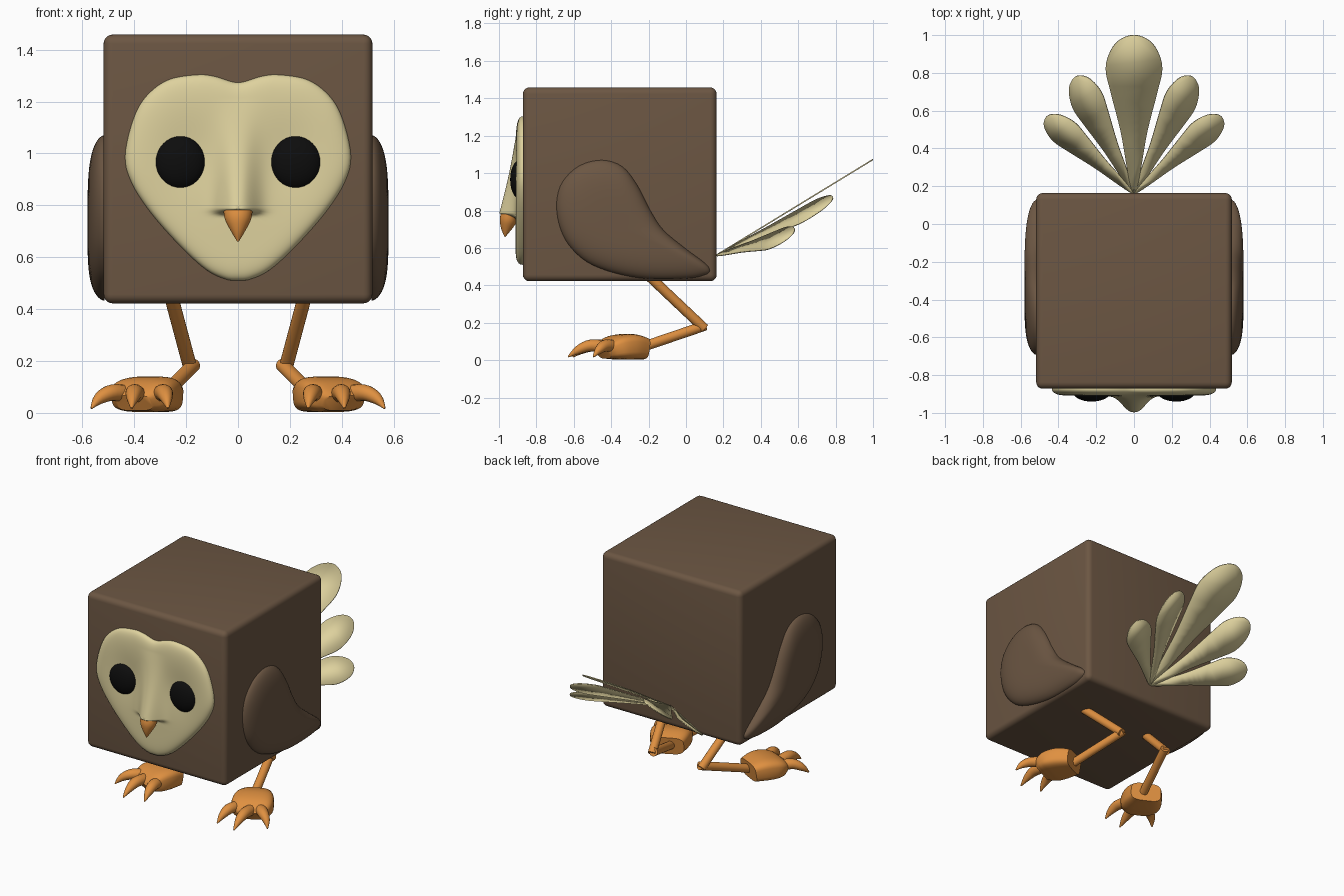
import bpy, bmesh, math
from mathutils import Vector

if "Cube" in bpy.data.objects:
    bpy.data.objects.remove(bpy.data.objects["Cube"])


def material(name, rgb):
    m = bpy.data.materials.new(name)
    m.diffuse_color = (*rgb, 1)
    m.use_nodes = True
    m.node_tree.nodes["Principled BSDF"].inputs["Base Color"].default_value = m.diffuse_color
    return m


BROWN = material("brown plumage", (0.15, 0.094, 0.056))
CREAM = material("cream feathers", (0.73, 0.64, 0.34))
ORANGE = material("orange skin", (0.74, 0.28, 0.052))
BLACK = material("black eye", (0.004, 0.004, 0.004))


def finish(bm, name, mat, mirror=False, angle=40):
    bmesh.ops.recalc_face_normals(bm, faces=bm.faces)
    me = bpy.data.meshes.new(name)
    bm.to_mesh(me)
    bm.free()
    ob = bpy.data.objects.new(name, me)
    bpy.context.collection.objects.link(ob)
    me.materials.append(mat)
    bpy.ops.object.select_all(action='DESELECT')
    ob.select_set(True)
    bpy.context.view_layer.objects.active = ob
    bpy.ops.object.shade_smooth_by_angle(angle=math.radians(angle))
    if mirror:
        ob.modifiers.new("mirror", 'MIRROR').use_mirror_merge = False
    return ob


def spline(pts, steps, closed=True):
    """Catmull-Rom curve through the points."""
    pts = [Vector(p) for p in pts]
    n, out = len(pts), []
    at = (lambda i: pts[i % n]) if closed else (lambda i: pts[max(0, min(n - 1, i))])
    for i in range(n if closed else n - 1):
        a, b, c, d = at(i - 1), at(i), at(i + 1), at(i + 2)
        for k in range(steps):
            t = k / steps
            out.append(0.5 * (2 * b + (c - a) * t + (2 * a - 5 * b + 4 * c - d) * t * t
                              + (3 * b - a - 3 * c + d) * t ** 3))
    return out if closed else out + [pts[-1]]


def dome(name, outline, centre, rings, place, mat, mirror=False):
    """Rings of an outline shrunk to a centre, placed in space by place(p, t)."""
    bm = bmesh.new()
    c = Vector(centre)
    mid = bm.verts.new(place(c, 0))
    prev = None
    for r in range(1, rings + 1):
        t = math.sin(r / rings * math.pi / 2)
        ring = [bm.verts.new(place(c + (p - c) * t, t)) for p in outline]
        for i in range(len(ring)):
            j = (i + 1) % len(ring)
            bm.faces.new((prev[i], ring[i], ring[j], prev[j]) if prev else (mid, ring[i], ring[j]))
        prev = ring
    bm.faces.new(prev)
    return finish(bm, name, mat, mirror)


def tube(name, path, radii, mat, mirror=True, power=1.0, sides=20):
    """Loft of (super)ellipses along a path; radii are (across, up) pairs."""
    bm = bmesh.new()
    path = [Vector(p) for p in path]
    whole = (path[-1] - path[0]).normalized()
    up0 = Vector((0, 1, 0)) if abs(whole.z) > 0.8 else Vector((0, 0, 1))
    prev = None
    for i, p in enumerate(path):
        tan = (path[min(i + 1, len(path) - 1)] - path[max(i - 1, 0)]).normalized()
        side = tan.cross(up0).normalized()
        up = side.cross(tan)
        ring = []
        for k in range(sides):
            a = 2 * math.pi * k / sides
            c, s = math.cos(a), math.sin(a)
            c, s = [math.copysign(abs(v) ** power, v) for v in (c, s)]
            ring.append(bm.verts.new(p + side * c * radii[i][0] + up * s * radii[i][1]))
        if prev:
            for k in range(sides):
                j = (k + 1) % sides
                bm.faces.new((prev[k], prev[j], ring[j], ring[k]))
        else:
            bm.faces.new(ring)
        prev = ring
    bm.faces.new(prev)
    return finish(bm, name, mat, mirror)


# body: rounded cube
bm = bmesh.new()
bmesh.ops.create_cube(bm, size=1.036)
bmesh.ops.translate(bm, verts=bm.verts, vec=(0, -0.354, 0.94))
bmesh.ops.bevel(bm, geom=bm.edges[:], offset=0.035, segments=5, profile=0.5, affect='EDGES')
finish(bm, "body", BROWN)

# heart-shaped face with a nose ridge and shallow eye sockets
half = [(0.09, 1.297), (0.16, 1.303), (0.27, 1.283), (0.354, 1.22), (0.404, 1.13),
        (0.435, 0.99), (0.41, 0.887), (0.335, 0.77), (0.22, 0.64), (0.123, 0.552), (0.05, 0.516)]
heart = [(0, 1.273)] + half + [(0, 0.51)] + [(-x, z) for x, z in reversed(half)]


def face_point(p, t):
    x, z = p
    depth = 0.042 * max(0, 1 - t ** 10) ** 0.4
    s = max(0, min(1, (z - 0.757) / 0.03))
    ridge = 0.085 * max(0, min(1, (1.21 - z) / 0.42)) ** 1.3 * s * s * (3 - 2 * s)
    ridge *= math.exp(-(abs(x) / 0.075) ** 2.4)
    socket = 0.015 * math.exp(-((abs(x) - 0.19) / 0.11) ** 2 - ((z - 0.99) / 0.14) ** 2)
    return (x, -0.87 - depth - ridge + socket, z)


dome("face", spline(heart, 5), (0, 0.79), 56, face_point, CREAM)

# eyes
bm = bmesh.new()
bmesh.ops.create_uvsphere(bm, u_segments=32, v_segments=20, radius=1)
for v in bm.verts:
    v.co = (0.224 + v.co.x * 0.099, -0.89 + v.co.y * 0.05, 0.966 + v.co.z * 0.103)
finish(bm, "eye", BLACK, True)

# beak
beak = spline([(0, -0.94, 0.79), (0, -0.952, 0.745), (0, -0.962, 0.70), (0, -0.968, 0.66)], 4, False)
widths = spline([(0.057, 0.045), (0.05, 0.045), (0.027, 0.027), (0.003, 0.003)], 4, False)
tube("beak", beak, widths, ORANGE, mirror=False)

# wings
wing = [(-0.45, 1.07), (-0.57, 1.04), (-0.66, 0.955), (-0.692, 0.85), (-0.68, 0.73), (-0.63, 0.62),
        (-0.53, 0.525), (-0.38, 0.465), (-0.2, 0.435), (0, 0.437), (0.1, 0.455), (0.128, 0.48),
        (0.1, 0.52), (0, 0.595), (-0.12, 0.695), (-0.19, 0.80), (-0.26, 0.935), (-0.34, 1.035)]
dome("wing", spline(wing, 4), (-0.36, 0.72), 16,
     lambda p, t: (0.515 + 0.065 * max(0, 1 - t ** 4) ** 0.55, p[0], p[1]), BROWN, True)

# tail feathers: tip position and half-width vector of each
edge = [(0.4, 0.48), (0.65, 0.84), (0.79, 1), (0.9, 0.83), (0.97, 0.5)]
shape = spline([(0, 0)] + edge + [(1, 0)] + [(u, -v) for u, v in reversed(edge)], 6)
base = Vector((0, 0.16, 0.56))
for name, tip, across, mirror in (
        ("tail_feather_middle", (0, 1.0, 1.073), (0.15, 0, 0), False),
        ("tail_feather_inner", (0.31, 0.78, 0.855), (0.076, -0.042, -0.062), True),
        ("tail_feather_outer", (0.462, 0.57, 0.675), (0.058, -0.048, -0.058), True)):
    bm = bmesh.new()
    bm.faces.new([bm.verts.new(base + (Vector(tip) - base) * u + Vector(across) * v) for u, v in shape])
    ob = finish(bm, name, CREAM, mirror)
    sol = ob.modifiers.new("thickness", 'SOLIDIFY')
    sol.thickness, sol.offset = 0.007, 0

# legs
R = (0.027, 0.027)
tube("upper_leg", [(0.266, -0.23, 0.48), (0.183, 0.098, 0.17)], [R, R], ORANGE)
tube("lower_leg", [(0.172, 0.10, 0.184), (0.29, -0.25, 0.065)], [R, R], ORANGE)

# feet: pad turned outward
pad = spline([(-0.115, 0.098, 0.118), (-0.04, 0.122, 0.137), (0.04, 0.128, 0.128),
              (0.09, 0.108, 0.098), (0.115, 0.075, 0.07)], 4, False)
tube("foot_pad", [(0.35 + 0.44 * s, -0.34 - 0.9 * s, 0.003 + h / 2) for s, w, h in pad],
     [(w, h / 2) for s, w, h in pad], ORANGE, power=0.55, sides=32)

# claws
size = spline([(0.036, 0.034), (0.034, 0.032), (0.023, 0.023), (0.004, 0.004)], 4, False)
for name, path in (
        ("claw_inner", [(0.30, -0.41, 0.07), (0.285, -0.5, 0.078), (0.276, -0.56, 0.055), (0.27, -0.605, 0.018)]),
        ("claw_middle", [(0.39, -0.42, 0.07), (0.40, -0.51, 0.078), (0.406, -0.575, 0.055), (0.41, -0.63, 0.018)]),
        ("claw_outer", [(0.42, -0.37, 0.07), (0.485, -0.43, 0.078), (0.535, -0.465, 0.055), (0.565, -0.495, 0.018)])):
    tube(name, spline(path, 4, False), size, ORANGE, sides=16)
